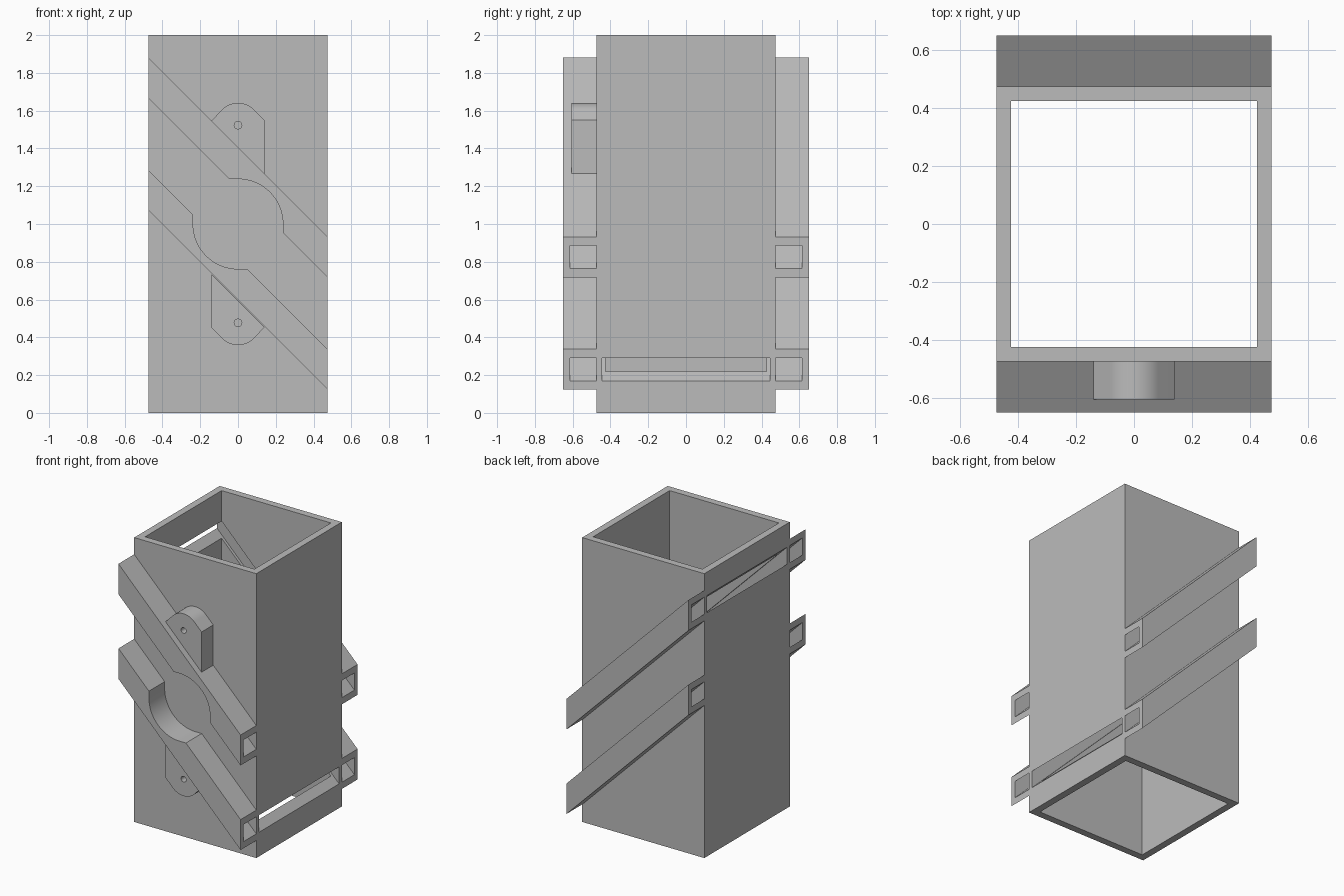
import bpy, bmesh, math

if "Cube" in bpy.data.objects:
    bpy.data.objects.remove(bpy.data.objects["Cube"], do_unlink=True)

grey = bpy.data.materials.new("plain grey")
grey.use_nodes = True
grey.diffuse_color = (0.5, 0.5, 0.5, 1)
grey.node_tree.nodes["Principled BSDF"].inputs["Base Color"].default_value = grey.diffuse_color

HALF = 0.475      # half width of the square tube
INNER = 0.425     # half width of its bore
FACE = 0.65       # outer face of the diagonal channels
UPPER, LOWER = 1.3, 0.705   # height of each channel where it crosses x = 0
THICK, GAP = 0.107, 0.06    # half heights of a channel and its hollow


def prism(name, outline, y0, y1):
    """Extrude an (x, z) outline from y0 to y1."""
    bm = bmesh.new()
    face = bm.faces.new([bm.verts.new((x, y0, z)) for x, z in outline])
    moved = bmesh.ops.extrude_face_region(bm, geom=[face])["geom"]
    bmesh.ops.translate(bm, vec=(0, y1 - y0, 0),
                        verts=[v for v in moved if isinstance(v, bmesh.types.BMVert)])
    bmesh.ops.recalc_face_normals(bm, faces=bm.faces)
    mesh = bpy.data.meshes.new(name)
    bm.to_mesh(mesh)
    bm.free()
    mesh.materials.append(grey)
    obj = bpy.data.objects.new(name, mesh)
    bpy.context.collection.objects.link(obj)
    return obj


def cut(obj, cutter):
    """Subtract the cutter for good and delete it."""
    mod = obj.modifiers.new("cut", "BOOLEAN")
    mod.operation, mod.solver, mod.object = "DIFFERENCE", "EXACT", cutter
    graph = bpy.context.evaluated_depsgraph_get()
    mesh = bpy.data.meshes.new_from_object(obj.evaluated_get(graph))
    obj.modifiers.clear()
    obj.data = mesh
    bpy.data.objects.remove(cutter, do_unlink=True)


def slope(height, half, x0, x1):
    """Parallelogram falling at 45 degrees towards +x."""
    return [(x0, height - x0 - half), (x1, height - x1 - half),
            (x1, height - x1 + half), (x0, height - x0 + half)]


def arc(cx, cz, r, start, end, steps=24):
    angles = [math.radians(start + (end - start) * i / steps) for i in range(steps + 1)]
    return [(cx + r * math.cos(a), cz + r * math.sin(a)) for a in angles]


def pocket(r):
    """Square with two opposite corners fully rounded."""
    return arc(0, 1, r, 0, 90) + [(-r, 1 + r)] + arc(0, 1, r, 180, 270) + [(r, 1 - r)]


# square tube with a diagonal slot through each side wall
tube = prism("square_tube", [(-HALF, 0), (HALF, 0), (HALF, 2), (-HALF, 2)], -HALF, HALF)
cut(tube, prism("bore", [(-INNER, -1), (INNER, -1), (INNER, 3), (-INNER, 3)], -INNER, INNER))
for height, x0, x1 in ((UPPER, -0.6, 0.42), (LOWER, -0.42, 0.6)):
    cut(tube, prism("slot", slope(height, GAP, x0, x1), -0.445, 0.445))

# hollow diagonal channels on the front and back
for label, height in (("upper", UPPER), ("lower", LOWER)):
    for side, s in (("front", -1), ("back", 1)):
        bar = prism(f"{side}_{label}_channel", slope(height, THICK, -HALF, HALF),
                    s * HALF, s * FACE)
        hollow = prism("hollow", slope(height, GAP, -0.6, 0.6), s * 0.4, s * 0.615)
        if side == "front":
            cut(hollow, prism("pocket_wall", pocket(0.265), -0.3, -0.8))
        cut(bar, hollow)
        if side == "front":
            cut(bar, prism("pocket", pocket(0.238), -0.3, -0.8))

# drilled mounting tabs, the lower one turned half round
for label, turn in (("upper", 1), ("lower", -1)):
    def place(points):
        return [(turn * x, 1 + turn * (z - 1)) for x, z in points]
    w, cz, r = 0.14, 1.523, 0.118
    corner = cz + r * math.sqrt(2) - w
    outline = [(-w, UPPER + THICK + w), (w, UPPER + THICK - w), (w, corner)]
    outline += arc(0, cz, r, 45, 135) 
    tab = prism(f"{label}_tab", place(outline), -HALF, -0.605)
    cut(tab, prism("hole", place(arc(0, cz, 0.02, 0, 345, 23)), -0.4, -0.7))

# soft shading on the curved walls only
for obj in bpy.context.collection.objects:
    if obj.type == "MESH" and grey.name in obj.data.materials:
        bpy.ops.object.select_all(action="DESELECT")
        obj.select_set(True)
        bpy.context.view_layer.objects.active = obj
        bpy.ops.object.shade_smooth_by_angle(angle=math.radians(30))
